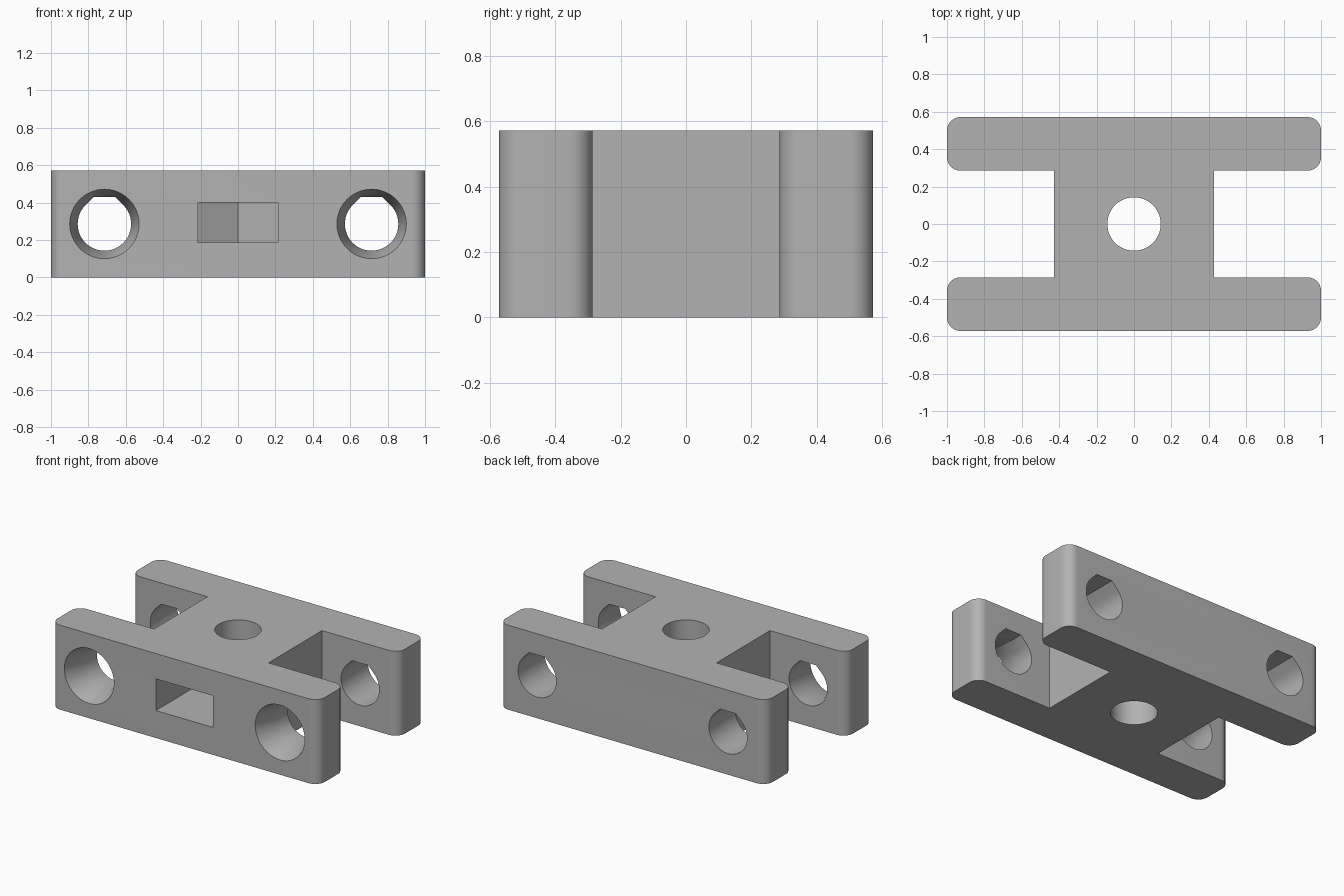
import bpy, bmesh
from math import sin, cos, pi, radians
from mathutils import Vector

if "Cube" in bpy.data.objects:
    bpy.data.objects.remove(bpy.data.objects["Cube"], do_unlink=True)

U = 1 / 14                       # one design unit
HEIGHT = 8 * U
MID_Z = HEIGHT / 2
HALF_X, HALF_Y = 14 * U, 8 * U   # overall half sizes
WEB_X, RAIL_Y = 6 * U, 4 * U     # web half width, inner face of rails
HOLE_R, CORNER_R = 2 * U, U

gray = bpy.data.materials.new("plain gray")
gray.use_nodes = True
gray.diffuse_color = (0.45, 0.45, 0.45, 1)
gray.node_tree.nodes["Principled BSDF"].inputs["Base Color"].default_value = gray.diffuse_color


def arc(cx, cy, r, start, end, steps):
    angles = [radians(start + (end - start) * i / steps) for i in range(steps + 1)]
    return [(cx + r * cos(a), cy + r * sin(a)) for a in angles]


def loft(name, rings):
    """Closed solid through matching rings of 3D points."""
    bm = bmesh.new()
    loops = [[bm.verts.new(p) for p in ring] for ring in rings]
    n = len(loops[0])
    for a, b in zip(loops, loops[1:]):
        for i in range(n):
            j = (i + 1) % n
            bm.faces.new((a[i], a[j], b[j], b[i]))
    bm.faces.new(loops[0])
    bm.faces.new(loops[-1])
    bmesh.ops.recalc_face_normals(bm, faces=bm.faces)
    mesh = bpy.data.meshes.new(name)
    bm.to_mesh(mesh)
    bm.free()
    mesh.materials.append(gray)
    obj = bpy.data.objects.new(name, mesh)
    bpy.context.collection.objects.link(obj)
    return obj


def upright(name, pts, z0, z1):
    return loft(name, [[(x, y, z) for x, y in pts] for z in (z0, z1)])


def cut(body, cutter):
    mod = body.modifiers.new("cut", "BOOLEAN")
    mod.operation = "DIFFERENCE"
    mod.solver = "EXACT"
    mod.object = cutter
    bpy.context.view_layer.objects.active = body
    bpy.ops.object.modifier_apply(modifier=mod.name)
    bpy.data.objects.remove(cutter, do_unlink=True)


# H-shaped body: two rails with rounded ends joined by a web
ex, inner, outer = HALF_X - CORNER_R, RAIL_Y + CORNER_R, HALF_Y - CORNER_R
quarter = [(WEB_X, RAIL_Y)]
quarter += arc(ex, inner, CORNER_R, -90, 0, 10) + arc(ex, outer, CORNER_R, 0, 90, 10)
half = quarter + [(-x, y) for x, y in reversed(quarter)]
outline = half + [(-x, -y) for x, y in half]
body = upright("bracket_body", outline, 0, HEIGHT)

# Vertical bolt hole
cut(body, upright("bolt_cutter", arc(0, 0, HOLE_R, 0, 352.5, 47), -0.1, HEIGHT + 0.1))

# Nut slot entering from the front, ending in a hexagon corner
nut = 3 * U
shoulder = nut * 0.577
slot = [(-nut, -1), (nut, -1), (nut, shoulder), (0, 2 * shoulder), (-nut, shoulder)]
cut(body, upright("nut_slot_cutter", slot, MID_Z - 1.4 * U, MID_Z + 1.6 * U))

# Flat-topped teardrop cross holes, tapered wider at the front
flat = HOLE_R * (2 ** 0.5 - 1)
teardrop = arc(0, 0, HOLE_R, 135, 405, 36) + [(flat, HOLE_R), (-flat, HOLE_R)]
wide, depth, over = 2.6 * U, 2 * U, 0.02
slope = (wide - HOLE_R) / depth
for side in (-1, 1):
    cx = side * 10 * U
    cut(body, loft("cross_hole_cutter",
                   [[(cx + x, y, MID_Z + z) for x, z in teardrop] for y in (-1, 1)]))
    rings = []
    for y, r in ((-HALF_Y - over, wide + slope * over),
                 (-HALF_Y + depth, HOLE_R)):
        rings.append([(cx + x, y, MID_Z + z) for x, z in arc(0, 0, r, 0, 352.5, 47)])
    cut(body, loft("taper_cutter", rings))

# Smooth curved walls, sharp edges elsewhere
bpy.ops.object.select_all(action="DESELECT")
body.select_set(True)
bpy.context.view_layer.objects.active = body
bpy.ops.object.shade_smooth_by_angle(angle=radians(25))
